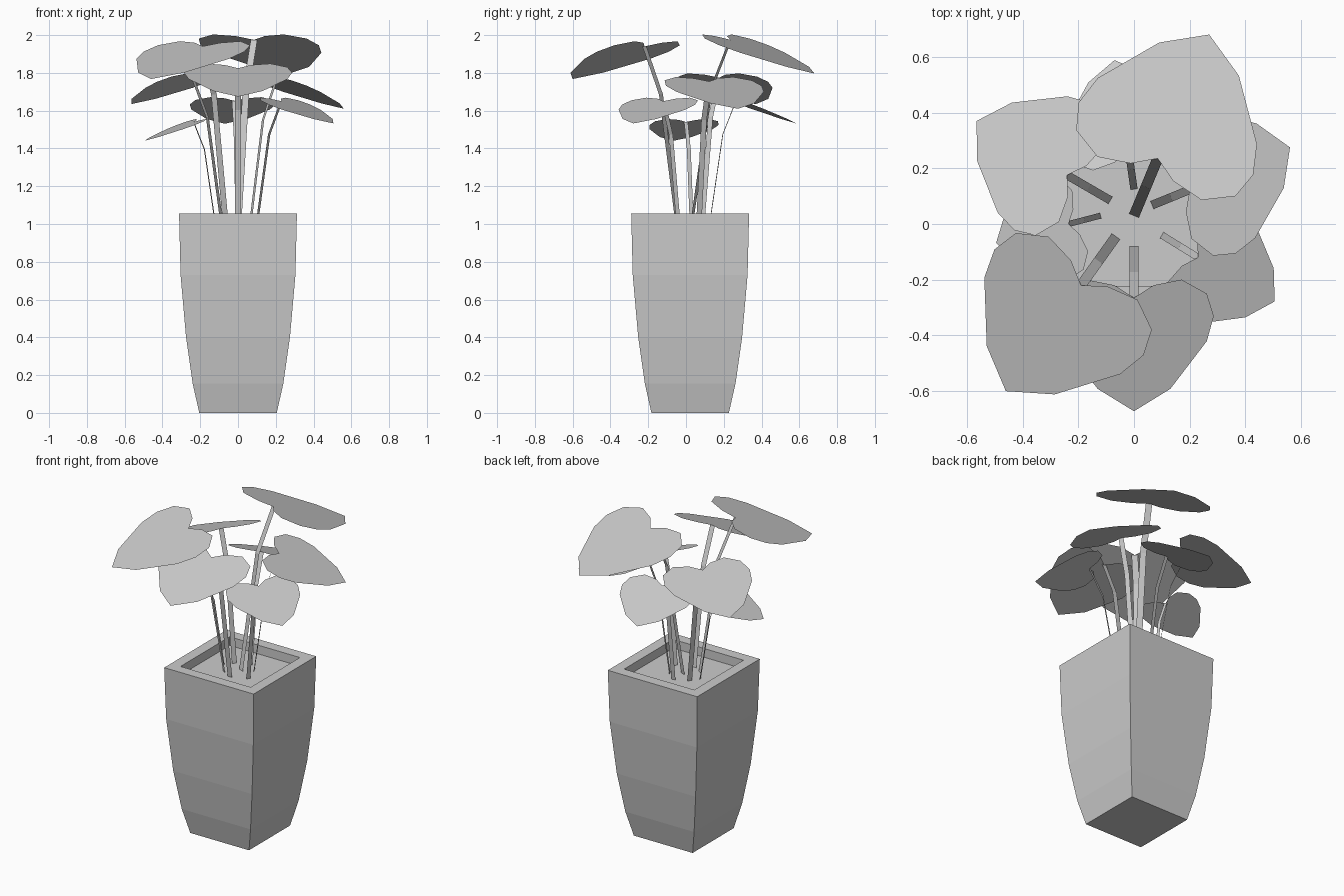
import bpy
import bmesh
from mathutils import Vector

cube = bpy.data.objects.get("Cube")
if cube:
    bpy.data.objects.remove(cube, do_unlink=True)

# One plain grey for the whole model
grey = bpy.data.materials.new("light_grey")
grey.use_nodes = True
colour = (0.6, 0.6, 0.6, 1)
grey.diffuse_color = colour
grey.node_tree.nodes["Principled BSDF"].inputs["Base Color"].default_value = colour

SOIL_Z = 1.0
SLOPE = 0.37          # droop of every leaf
STEM_WIDTH = 0.032


def make_object(name, bm):
    mesh = bpy.data.meshes.new(name)
    bm.to_mesh(mesh)
    bm.free()
    mesh.materials.append(grey)
    obj = bpy.data.objects.new(name, mesh)
    bpy.context.collection.objects.link(obj)
    return obj


def make_pot(centre_y):
    """Square rings lofted up the outside, over the rim and down to the soil."""
    rings = [(0.205, 0), (0.24, 0.155), (0.275, 0.4), (0.304, 0.73),
             (0.312, 1.055), (0.245, 1.055), (0.245, SOIL_Z)]
    corners = [(-1, -1), (1, -1), (1, 1), (-1, 1)]
    bm = bmesh.new()
    loops = [[bm.verts.new((sx * h, sy * h + centre_y, z)) for sx, sy in corners]
             for h, z in rings]
    for low, high in zip(loops, loops[1:]):
        for i in range(4):
            j = (i + 1) % 4
            bm.faces.new((low[i], low[j], high[j], high[i]))
    bm.faces.new(loops[0][::-1])
    bm.faces.new(loops[-1])
    make_object("pot", bm)


# Half of the heart outline, from notch to tip: (along, across)
HALF_LEAF = [(0, 0), (-0.045, 0.07), (-0.065, 0.17), (-0.015, 0.26),
             (0.065, 0.285), (0.155, 0.26), (0.325, 0.13), (0.405, 0)]


def make_leaf(name, notch, tip):
    """Flat drooping heart, two mirrored halves sharing the midrib."""
    along = Vector((tip[0] - notch[0], tip[1] - notch[1], 0))
    scale = along.length / HALF_LEAF[-1][0]
    along.normalize()
    across = Vector((-along.y, along.x, 0))
    along.z = -SLOPE
    bm = bmesh.new()
    for side in (1, -1):
        verts = [bm.verts.new(Vector(notch) + (along * u + across * v * side) * scale)
                 for u, v in HALF_LEAF]
        bm.faces.new(verts[::-1] if side > 0 else verts)
    bmesh.ops.remove_doubles(bm, verts=bm.verts, dist=0.0001)
    make_object(name + "_leaf", bm)
    return across, scale


def make_stem(name, base, notch, across, scale):
    """Flat ribbon with one bend."""
    start, end = Vector((*base, SOIL_Z)), Vector(notch)
    bend = start.lerp(end, 0.5)
    bend.z = SOIL_Z + (end.z - SOIL_Z) * 0.73
    half = across * STEM_WIDTH * scale / 2
    bm = bmesh.new()
    pairs = [(bm.verts.new(p - half), bm.verts.new(p + half))
             for p in (start, bend, end)]
    for (a, b), (c, d) in zip(pairs, pairs[1:]):
        bm.faces.new((a, b, d, c))
    make_object(name + "_stem", bm)


make_pot(0.022)

# name: stem base, leaf notch, leaf tip
plants = {
    "back_top": ((0, 0.03), (0.085, 0.235, 1.975), (0.27, 0.68)),
    "front_right_top": ((-0.065, -0.045), (-0.19, -0.22, 1.94), (-0.46, -0.6)),
    "front_middle": ((0, -0.08), (0, -0.265, 1.825), (0, -0.672)),
    "back_right_middle": ((-0.085, 0.085), (-0.24, 0.175, 1.775), (-0.565, 0.37)),
    "back_left_middle": ((0.065, 0.068), (0.2, 0.123, 1.755), (0.56, 0.275)),
    "front_left_low": ((0.1, -0.04), (0.23, -0.12, 1.65), (0.505, -0.278)),
    "back_low": ((0, 0.125), (-0.02, 0.265, 1.652), (-0.07, 0.588)),
    "right_low": ((-0.12, 0.03), (-0.235, 0, 1.54), (-0.495, -0.068)),
}
for name, (base, notch, tip) in plants.items():
    across, scale = make_leaf(name, notch, tip)
    make_stem(name, base, notch, across, scale)
